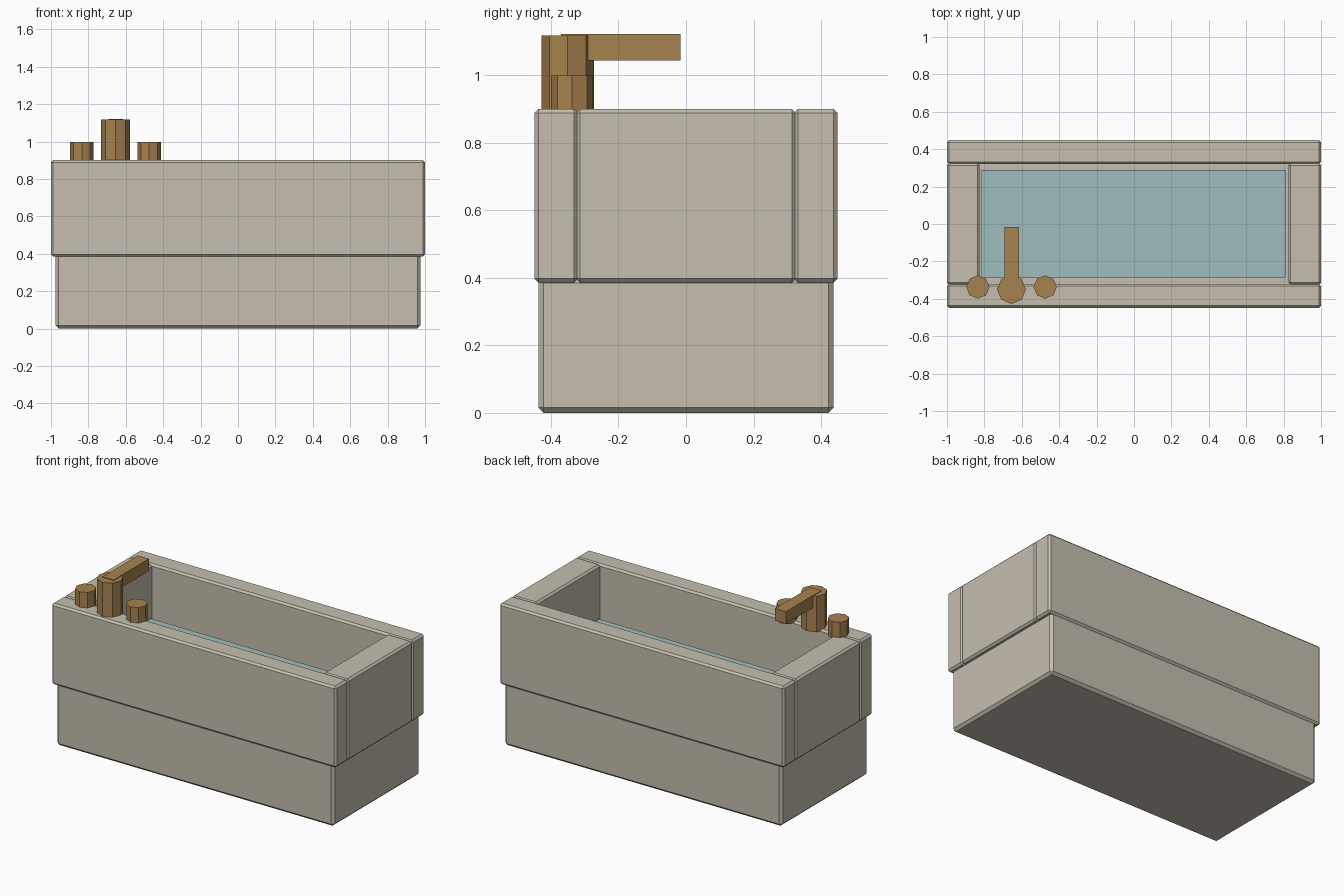
import bpy
from math import radians

cube = bpy.data.objects.get("Cube")
if cube:
    bpy.data.objects.remove(cube, do_unlink=True)


def material(name, colour):
    mat = bpy.data.materials.new(name)
    mat.use_nodes = True
    mat.diffuse_color = colour
    mat.node_tree.nodes["Principled BSDF"].inputs["Base Color"].default_value = colour
    return mat


stone = material("warm stone", (0.56, 0.52, 0.43, 1))
brass = material("aged brass", (0.39, 0.225, 0.08, 1))
water_blue = material("pale water", (0.35, 0.51, 0.51, 1))


def box(name, mat, low, high, bevel=0):
    """Box between two corners, with optional chamfered edges."""
    bpy.ops.mesh.primitive_cube_add(
        size=1, location=[(a + b) / 2 for a, b in zip(low, high)])
    ob = bpy.context.object
    ob.name = name
    ob.scale = [b - a for a, b in zip(low, high)]
    bpy.ops.object.transform_apply(location=False, rotation=False, scale=True)
    ob.data.materials.append(mat)
    if bevel:
        mod = ob.modifiers.new("chamfer", "BEVEL")
        mod.width = bevel
        mod.segments = 1
    return ob


def post(name, x, y, radius, bottom, top):
    """Eight-sided brass post with corners on the axes."""
    bpy.ops.mesh.primitive_cylinder_add(
        vertices=8, radius=radius, depth=top - bottom,
        location=(x, y, (bottom + top) / 2))
    ob = bpy.context.object
    ob.name = name
    ob.data.materials.append(brass)
    return ob


# Basin: base block and four rim walls
box("base", stone, (-0.975, -0.437, 0), (0.975, 0.437, 0.4), 0.016)
for side, name in ((-1, "front_wall"), (1, "back_wall")):
    inner, outer = sorted((side * 0.32, side * 0.448))
    box(name, stone, (-1, inner, 0.385), (1, outer, 0.9), 0.012)
for side, name in ((-1, "right_wall"), (1, "left_wall")):
    inner, outer = sorted((side * 0.825, side * 1.0))
    box(name, stone, (inner, -0.325, 0.385), (outer, 0.325, 0.9), 0.012)

# Water filling the basin
box("water", water_blue, (-0.815, -0.285, 0.39), (0.81, 0.29, 0.57))

# Faucet with spout and two taps
post("faucet_post", -0.655, -0.35, 0.077, 0.89, 1.117)
box("faucet_spout", brass, (-0.692, -0.37, 1.043), (-0.614, -0.017, 1.121))
for x, name in ((-0.835, "right_tap"), (-0.475, "left_tap")):
    post(name, x, -0.337, 0.062, 0.89, 0.998)
